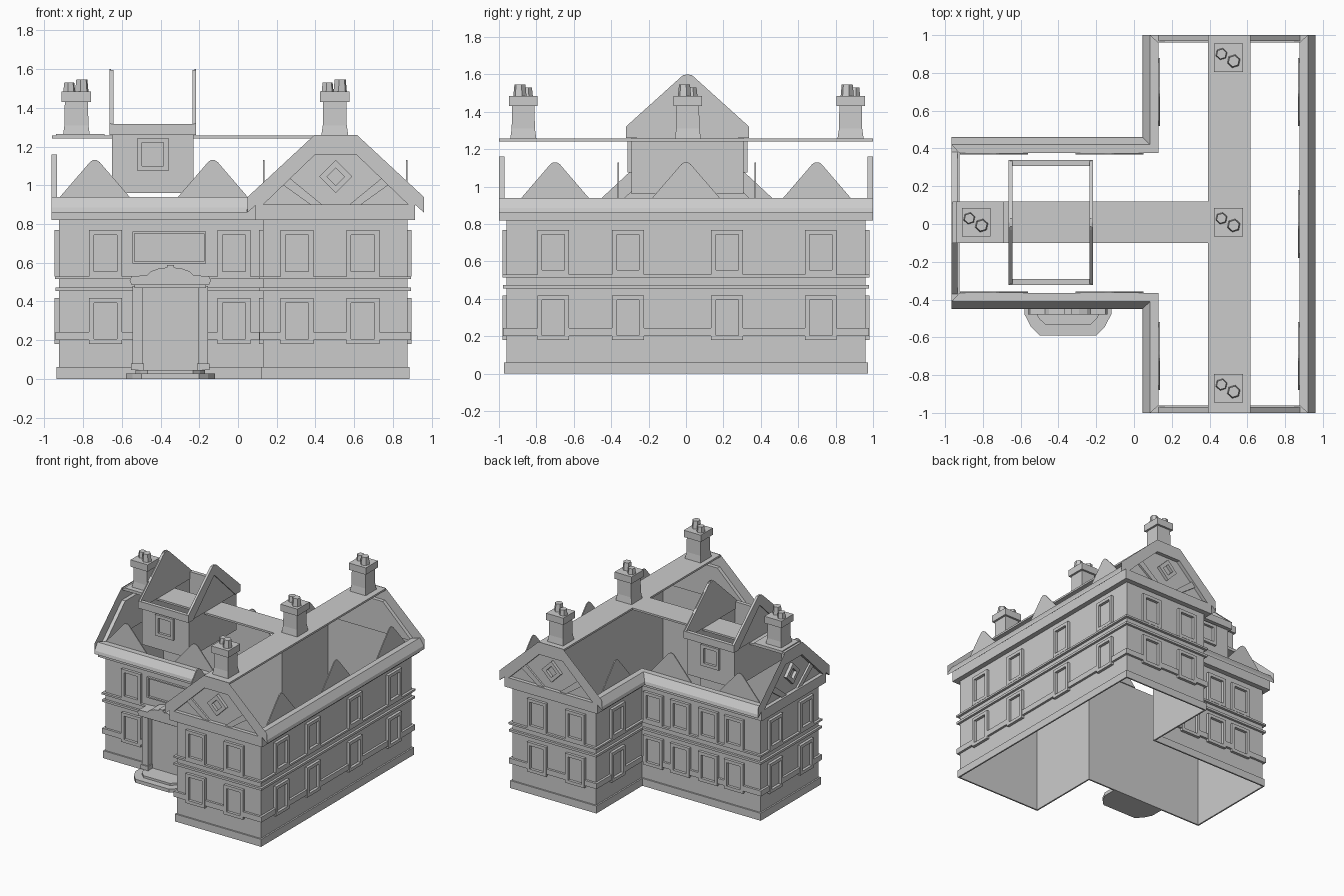
import bpy, bmesh, math

if "Cube" in bpy.data.objects:
    bpy.data.objects.remove(bpy.data.objects["Cube"])

GREY = (0.6, 0.6, 0.6, 1)
stone = bpy.data.materials.new("grey_stone")
stone.use_nodes = True
stone.diffuse_color = GREY
stone.node_tree.nodes["Principled BSDF"].inputs["Base Color"].default_value = GREY


def build(name, polys):
    """Make one object from a list of polygons."""
    bm = bmesh.new()
    for poly in polys:
        bm.faces.new([bm.verts.new(p) for p in poly])
    bmesh.ops.remove_doubles(bm, verts=bm.verts, dist=0.0001)
    bmesh.ops.recalc_face_normals(bm, faces=bm.faces)
    mesh = bpy.data.meshes.new(name)
    bm.to_mesh(mesh)
    bm.free()
    mesh.materials.append(stone)
    obj = bpy.data.objects.new(name, mesh)
    bpy.context.collection.objects.link(obj)
    return obj


def plane(axis, base, sign):
    """Map (along, outward, height) on an upright plane to world space."""
    if axis == "x":
        return lambda u, d, z: (u, base + sign * d, z)
    return lambda u, d, z: (base + sign * d, u, z)


def rect(u0, u1, z0, z1):
    return [(u0, z0), (u1, z0), (u1, z1), (u0, z1)]


def loops(a, b):
    n = len(a)
    return [[a[i], a[(i + 1) % n], b[(i + 1) % n], b[i]] for i in range(n)]


def prism(P, outline, d0, d1):
    a, b = [[P(u, d, z) for u, z in outline] for d in (d0, d1)]
    return [a, b] + loops(a, b)


def frame(P, outer, inner, d0, d1):
    o0, o1, i0, i1 = [[P(u, d, z) for u, z in line] for line in (outer, inner) for d in (d0, d1)]
    return loops(o0, o1) + loops(o1, i1) + loops(i1, i0)


def block(x0, x1, y0, y1, z0, z1):
    return prism(plane("x", 0, 1), rect(x0, x1, z0, z1), y0, y1)


def mirrored(outline, c=0):
    return [(2 * c - u, z) for u, z in reversed(outline)]


# T-shaped plan: wing front, recess, gable, long side, gable, recess, wing back, wing end
EDGES = [("x", -.365, -1), ("y", .13, -1), ("x", -.96, -1), ("y", .875, 1),
         ("x", .96, 1), ("y", .13, -1), ("x", .375, 1), ("y", -.925, -1)]
GABLES = {2: .505, 4: .505, 7: .005}
SIDES = [plane(*e) for e in EDGES]


def corner(i, d, eave=False):
    pos = {}
    for k in ((i - 1) % 8, i % 8):
        axis, base, sign = EDGES[k]
        off = min(d, .04) if eave and k in GABLES else d
        pos["y" if axis == "x" else "x"] = base + sign * off
    return pos["x"], pos["y"]


def sweep(profile, edges=range(8), eave=False):
    polys = []
    for i in edges:
        for (d0, z0), (d1, z1) in zip(profile, profile[1:]):
            polys.append([(*corner(i, d0, eave), z0), (*corner(i + 1, d0, eave), z0),
                          (*corner(i + 1, d1, eave), z1), (*corner(i, d1, eave), z1)])
    return polys


def course(d, z0, z1):
    return sweep([(0, z0), (d, z0), (d, z1), (0, z1)])


# Walls and mouldings
build("walls", sweep([(0, 0), (0, .92)]))
build("plinth", course(.012, 0, .06))
build("lower_string_course", course(.018, .455, .473))
build("upper_string_course", course(.02, .515, .53))
build("cornice", course(.04, .82, .9))
build("eaves", sweep([(.04, .9), (.085, .86), (.08, .885), (.045, .94), (0, .94), (0, .9)],
                     (0, 1, 3, 5, 6), True))

# Windows on both floors, with a sill band running between the lower ones
WINDOWS = {0: (-.685, -.02), 1: (-.7,), 2: (.305, .645), 3: (-.71, -.31, .22, .72),
           4: (.305, .645), 5: (.7,), 6: (-.7, -.47, -.22, .02), 7: (-.19, .2)}
HALF = .085
for i, centres in WINDOWS.items():
    P = SIDES[i]
    windows, band = [], []
    for c in centres:
        for z in (.18, .53):
            windows += frame(P, rect(c - HALF, c + HALF, z, z + .238),
                             rect(c - .06, c + .06, z + .025, z + .213), 0, .022)
    axis = 0 if EDGES[i][0] == "x" else 1
    u0, u1 = sorted((corner(i, .018)[axis], corner(i + 1, .018)[axis]))
    stops = [u0] + [c + s * HALF for c in centres for s in (-1, 1)] + [u1]
    for a, b in zip(stops[::2], stops[1::2]):
        band += prism(P, rect(a, b, .2, .243), 0, .018)
    build(f"windows_{i}", windows)
    build(f"sill_band_{i}", band)

# Gable ends: outer boards, recessed panel, struts and diamond
for i, c in GABLES.items():
    P = SIDES[i]
    inner = [(-.375, .9), (-.105, 1.16), (.105, 1.16), (.375, .9)]
    board = [(-.455, .86), (-.41, .9), (-.375, .9), (-.105, 1.16), (-.11, 1.26), (-.455, .94)]
    top = [(-.11, 1.26), (-.105, 1.16), (.105, 1.16), (.11, 1.26)]
    polys = [[P(c + u, .04, z) for u, z in o] for o in (board, top, mirrored(board))]
    polys += loops([P(c + u, .04, z) for u, z in inner], [P(c + u, .01, z) for u, z in inner])
    polys.append([P(c + u, .01, z) for u, z in inner])
    build(f"gable_{i}", polys)
    strut = [(c - .27, 1.0), (c - .13, .9), (c - .07, .9), (c - .235, 1.035)]
    build(f"gable_struts_{i}", prism(P, strut, .01, .025) + prism(P, mirrored(strut, c), .01, .025))
    diamonds = [[(c - r, 1.045), (c, 1.045 - r), (c + r, 1.045), (c, 1.045 + r)] for r in (.085, .045)]
    build(f"gable_diamond_{i}", frame(P, *diamonds, .01, .035))

# Small pointed gablets above the eaves
GABLETS = {0: (-.74, -.13), 1: (-.7,), 3: (-.7, 0, .7), 5: (.7,), 6: (-.74, -.13)}
for i, centres in GABLETS.items():
    polys = []
    for c in centres:
        half = [(c - .18, .94), (c - .025, 1.12), (c - .01, 1.13)]
        polys += prism(SIDES[i], half + mirrored(half, c), -.008, 0)
    build(f"gablets_{i}", polys)

# Flat ridge strips
build("main_ridge", block(.392, .617, -1, 1, 1.242, 1.257))
build("wing_ridge", block(-.96, .392, -.1, .12, 1.242, 1.257))

# Raised cross dormer over the wing
CY = .008
X0, X1, Y0, Y1 = -.65, -.23, CY - .3, CY + .3
ring = [[(x, y, z) for x, y in ((X0, Y0), (X1, Y0), (X1, Y1), (X0, Y1))] for z in (.96, 1.26)]
build("dormer_walls", loops(*ring))
half = [(CY - .33, 1.26), (CY - .33, 1.315), (CY - .04, 1.58), (CY - .02, 1.595)]
outer = half + mirrored(half, CY)
hip = [(CY - .275, 1.26), (CY - .02, 1.5)]
hip += mirrored(hip, CY)
for name, x, s in (("left", X1, 1), ("right", X0, -1)):
    P = plane("y", x, s)
    build(f"dormer_gable_{name}", prism(P, outer, -.006, .006))
    strip = [(CY - .33, 1.26), (CY - .27, 1.26), (CY, 1.52), (CY, 1.6), (CY - .025, 1.595), (CY - .33, 1.32)]
    build(f"dormer_boards_{name}", prism(P, strip, .006, .014) + prism(P, mirrored(strip, CY), .006, .014))
for name, y, s in (("front", Y0, -1), ("back", Y1, 1)):
    P = plane("x", y, s)
    build(f"dormer_eave_{name}", prism(P, rect(X0 - .01, X1 + .01, 1.26, 1.318), 0, .03))
    build(f"dormer_window_{name}", frame(P, rect(-.52, -.36, 1.075, 1.245),
                                         rect(-.495, -.385, 1.1, 1.22), 0, .02))


def taper(cx, cy, rings, sides, turn):
    """Stack of regular rings (radius, height) closed at both ends."""
    ringpts = [[(cx + r * math.cos(math.tau * k / sides + turn),
                 cy + r * math.sin(math.tau * k / sides + turn), z) for k in range(sides)]
               for r, z in rings]
    polys = [ringpts[0], ringpts[-1]]
    for a, b in zip(ringpts, ringpts[1:]):
        polys += loops(a, b)
    return polys


# Chimneys with paired hexagonal pots
for n, (x, y) in enumerate(((.5, .88), (.5, .01), (.5, -.87), (-.835, .01))):
    s = math.sqrt(2)
    stack = [(.07 * s, 1.255), (.062 * s, 1.31), (.06 * s, 1.43), (.076 * s, 1.43), (.076 * s, 1.485)]
    build(f"chimney_{n}", taper(x, y, stack, 4, math.pi / 4))
    pots = taper(x - .037, y + .02, [(.032, 1.485), (.027, 1.53)], 6, .3)
    pots += taper(x + .028, y - .018, [(.036, 1.485), (.03, 1.547)], 6, .3)
    build(f"chimney_pots_{n}", pots)
build("chimney_base", block(-.94, -.69, -.1, .12, 1.257, 1.265))

# Entrance: steps, pilasters, door, pediment and panel above
DX = -.35
P = SIDES[0]
for name, w, depth, z0, z1 in (("lower_step", .23, .225, 0, .028), ("upper_step", .18, .17, .028, .045)):
    side = [(DX - w, -.365), (DX - w, -.365 - depth * .5), (DX - w * .85, -.365 - depth * .8),
            (DX - w * .65, -.365 - depth)]
    plan = side + mirrored(side, DX)
    a, b = [[(x, y, z) for x, y in plan] for z in (z0, z1)]
    build(name, [a, b] + loops(a, b))
for name, c in (("left", DX + .17), ("right", DX - .17)):
    build(f"pilaster_{name}", prism(P, rect(c - .026, c + .026, .08, .48), 0, .075)
          + prism(P, rect(c - .033, c + .033, .045, .08), 0, .085))
build("door", prism(P, rect(DX - .145, DX + .145, .045, .48), 0, .025))
arch = [(DX - .2, .485), (DX - .21, .51), (DX - .2, .53), (DX - .12, .535), (DX - .1, .555),
        (DX - .06, .57), (DX - .018, .575), (DX - .018, .587)]
build("pediment", prism(P, arch + mirrored(arch, DX), 0, .115))
build("pediment_soffit", prism(P, rect(DX - .185, DX + .185, .47, .495), 0, .09))
build("wall_panel", frame(P, rect(DX - .195, DX + .185, .595, .76),
                          rect(DX - .185, DX + .175, .605, .75), 0, .018))
